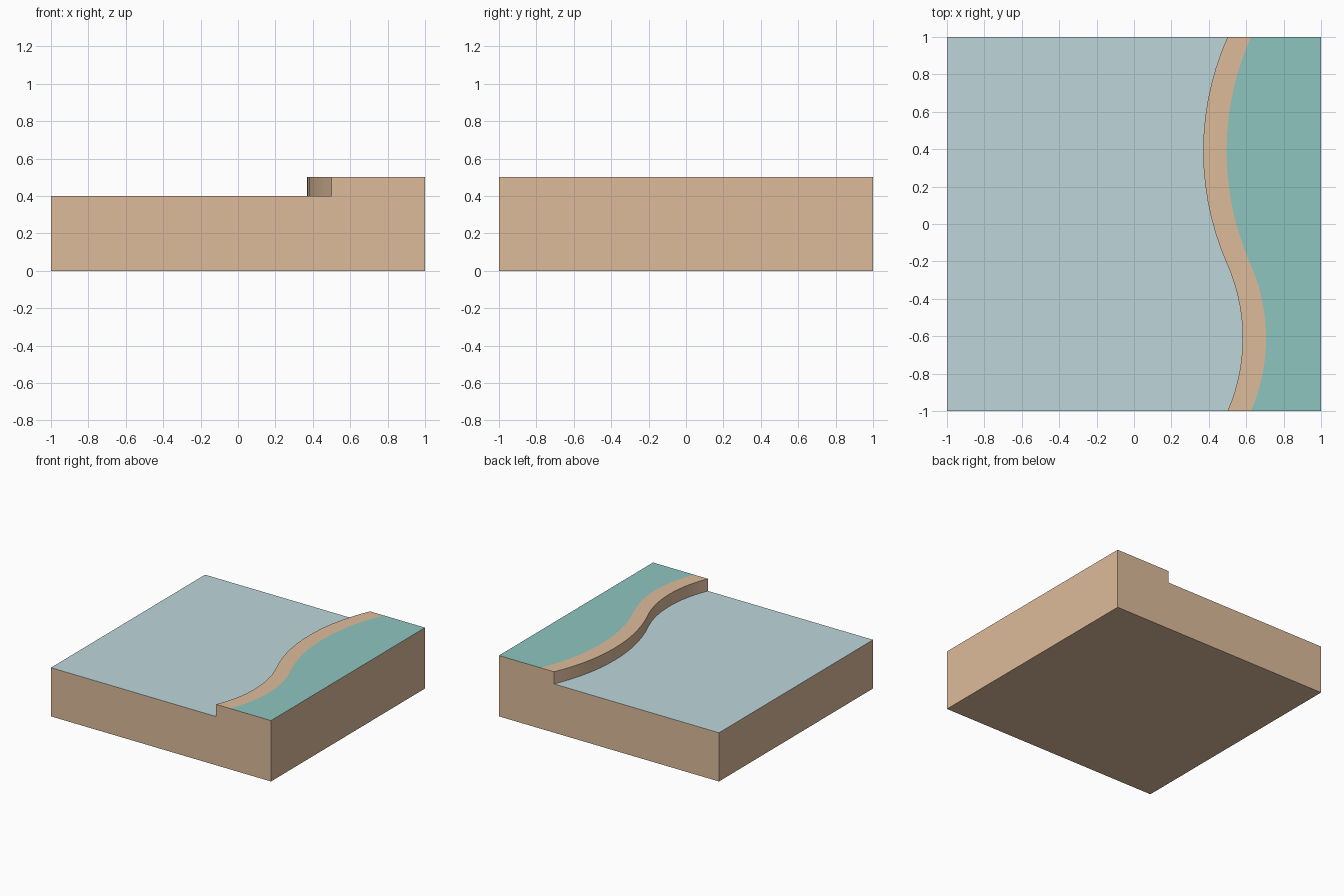
import bpy, bmesh, math

if "Cube" in bpy.data.objects:
    bpy.data.objects.remove(bpy.data.objects["Cube"])

WATER_Z, BANK_Z, SAND_W = 0.4, 0.5, 0.125


def material(name, rgb):
    m = bpy.data.materials.new(name)
    m.diffuse_color = (*rgb, 1)
    m.use_nodes = True
    m.node_tree.nodes["Principled BSDF"].inputs["Base Color"].default_value = m.diffuse_color
    return m


def arc(y0, y1, sag, n=14):
    """Arc from (0.5, y0) to (0.5, y1), bulging by sag along x."""
    c, s = (y1 - y0) / 2, abs(sag)
    r = (c * c + s * s) / (2 * s)
    half = math.asin(c / r)
    pts = []
    for i in range(n + 1):
        a = -half + 2 * half * i / n
        x = 0.5 + math.copysign(r * math.cos(a) - (r - s), sag)
        pts.append((x, (y0 + y1) / 2 + r * math.sin(a)))
    return pts


# Shoreline: two tangent arcs running front to back
shore = arc(-1, -0.22, 0.081) + arc(-0.22, 1, -0.13)[1:]

bm = bmesh.new()


def row(dx, z):
    return [bm.verts.new((x + dx, y, z)) for x, y in shore]


def face(verts, mat):
    bm.faces.new(verts).material_index = mat


low, top, inner = row(0, WATER_Z), row(0, BANK_Z), row(SAND_W, BANK_Z)
lf, lb, rb, rf = [bm.verts.new((x, y, 0)) for x, y in ((-1, -1), (-1, 1), (1, 1), (1, -1))]
wf, wb = bm.verts.new((-1, -1, WATER_Z)), bm.verts.new((-1, 1, WATER_Z))
gf, gb = bm.verts.new((1, -1, BANK_Z)), bm.verts.new((1, 1, BANK_Z))

# Water surface and grass
face([wb, wf] + low, 1)
face([gf, gb] + inner[::-1], 2)

# Bank wall and sand strip
for i in range(len(shore) - 1):
    face([low[i], top[i], top[i + 1], low[i + 1]], 0)
    face([top[i], inner[i], inner[i + 1], top[i + 1]], 0)

# Earth sides and base
face([lf, rf, gf, inner[0], top[0], low[0], wf], 0)
face([rb, lb, wb, low[-1], top[-1], inner[-1], gb], 0)
face([lb, lf, wf, wb], 0)
face([rf, rb, gb, gf], 0)
face([lf, lb, rb, rf], 0)
bmesh.ops.recalc_face_normals(bm, faces=bm.faces[:])

mesh = bpy.data.meshes.new("river_bank_tile")
bm.to_mesh(mesh)
bm.free()
for m in (material("sand", (0.72, 0.50, 0.33)),
          material("water", (0.51, 0.67, 0.71)),
          material("grass", (0.275, 0.56, 0.53))):
    mesh.materials.append(m)

tile = bpy.data.objects.new("river_bank_tile", mesh)
bpy.context.collection.objects.link(tile)
bpy.context.view_layer.objects.active = tile
tile.select_set(True)
bpy.ops.object.shade_smooth_by_angle(angle=math.radians(30))
